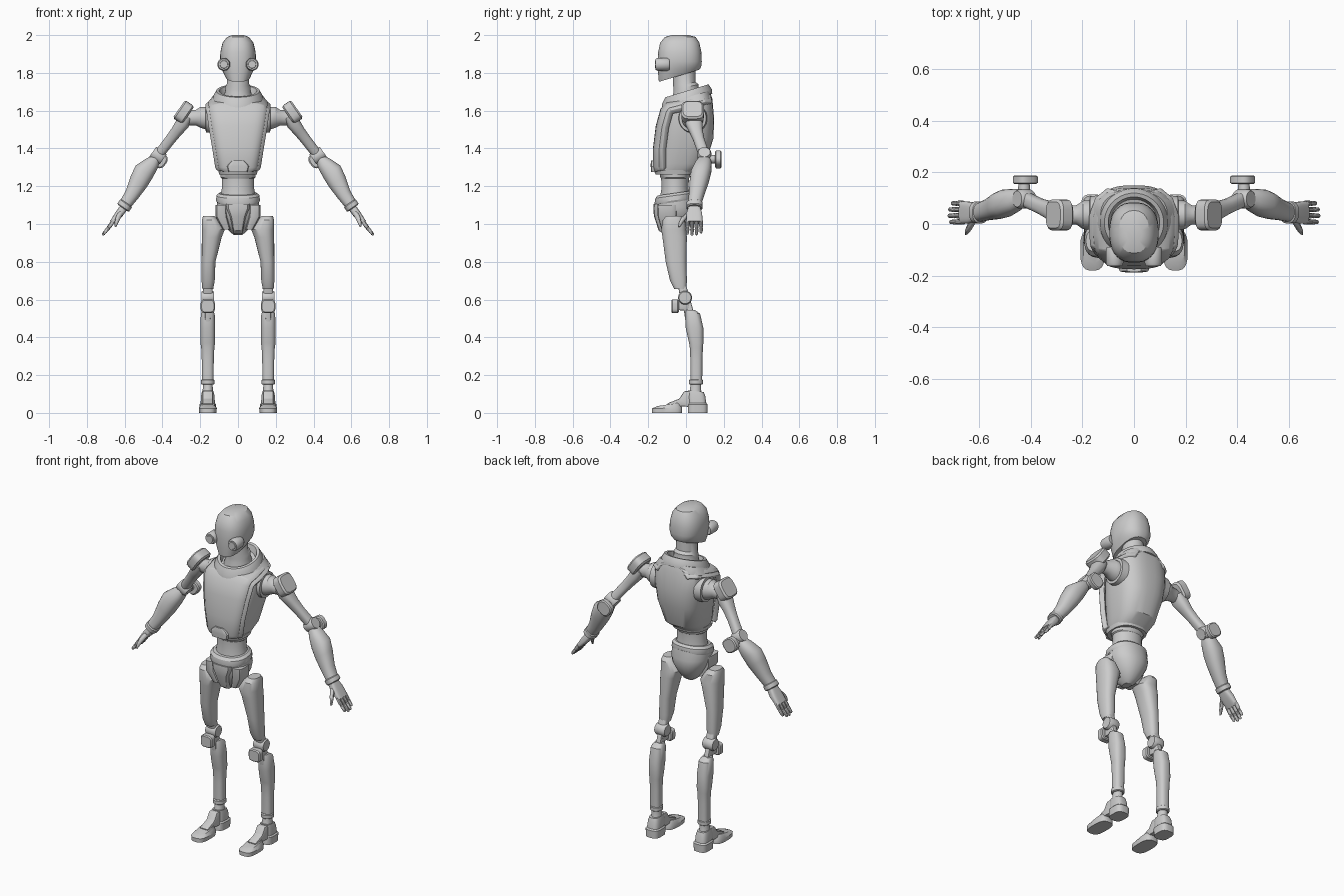
import bpy, bmesh, math
from mathutils import Vector as V

X, Y, Z = V((1, 0, 0)), V((0, 1, 0)), V((0, 0, 1))
A = V((.82, 0, .57))      # across the arm
D = V((.57, 0, -.82))     # along the arm


def finish(name, bm, mirror, bevel=0):
    bmesh.ops.recalc_face_normals(bm, faces=bm.faces)
    if bevel:
        bmesh.ops.bevel(bm, geom=bm.edges[:], offset=bevel, segments=2, profile=.5,
                        affect='EDGES', clamp_overlap=True)
    me = bpy.data.meshes.new(name)
    bm.to_mesh(me)
    bm.free()
    ob = bpy.data.objects.new(name, me)
    bpy.context.collection.objects.link(ob)
    if mirror:
        ob.modifiers.new("mirror", 'MIRROR')
    return ob


def loft(name, rings, a=X, b=Y, n=24, p=2.0, mirror=False):
    """Skin superellipse rings (x, y, z, ra, rb[, tilt]) lying in the plane a, b."""
    bm = bmesh.new()
    loops = []
    for r in rings:
        tilt = r[5] if len(r) > 5 else 0
        loop = []
        for i in range(n):
            t = 2 * math.pi * (i + .5) / n
            c, s = math.cos(t), math.sin(t)
            u = math.copysign(abs(c) ** (2 / p), c) * r[3]
            v = math.copysign(abs(s) ** (2 / p), s) * r[4]
            loop.append(bm.verts.new(V(r[:3]) + a * u + b * v + Z * tilt * v))
        loops.append(loop)
    for l0, l1 in zip(loops, loops[1:]):
        for i in range(n):
            bm.faces.new((l0[i], l0[(i + 1) % n], l1[(i + 1) % n], l1[i]))
    bm.faces.new(loops[0])
    bm.faces.new(loops[-1])
    return finish(name, bm, mirror)


def disc(name, c, axis, half, r1, r2, a, b, n=24, p=2.0, mirror=True):
    """Short cylinder with a chamfered rim."""
    steps = ((-1, .85), (-.7, 1), (.7, 1), (1, .85))
    return loft(name, [(*(V(c) + axis * half * k), r1 * f, r2 * f) for k, f in steps],
                a, b, n, p, mirror)


def prism(name, pts, x0, x1, bevel=.006):
    """Side profile (y, z) extruded across x, mirrored."""
    bm = bmesh.new()
    f = bm.faces.new([bm.verts.new((x0, y, z)) for y, z in pts])
    ext = bmesh.ops.extrude_face_region(bm, geom=[f])
    bmesh.ops.translate(bm, vec=(x1 - x0, 0, 0),
                        verts=[v for v in ext['geom'] if isinstance(v, bmesh.types.BMVert)])
    return finish(name, bm, True, bevel)


def shell(name, grow, back, thick):
    """Curved chest sheet running up the front and back over the shoulders."""
    prof = [(-.168, 1.275, .092), (-.175, 1.3, .1), (-.175, 1.4, .115), (-.16, 1.52, .135),
            (-.135, 1.61, .147), (-.105, 1.645, .15), (-.05, 1.66, .154), (.02, 1.68, .154),
            (.09, 1.695, .13), (.13, 1.695, .085)]
    bm = bmesh.new()
    rows = []
    for i, (y, z, hw) in enumerate(prof):
        q0, q1 = prof[max(i - 1, 0)], prof[min(i + 1, len(prof) - 1)]
        inward = V((0, q1[1] - q0[1], -(q1[0] - q0[0]))).normalized()
        row = []
        for k in range(17):
            t = k / 8 - 1
            off = back + .012 * t * t + .018 * t ** 8
            row.append(bm.verts.new(V(((hw + grow) * t, y, z)) + inward * off))
        rows.append(row)
    for r0, r1 in zip(rows, rows[1:]):
        for k in range(16):
            bm.faces.new((r0[k], r0[k + 1], r1[k + 1], r1[k]))
    ob = finish(name, bm, False)
    m = ob.modifiers.new("thickness", 'SOLIDIFY')
    m.thickness, m.offset = thick, 0
    m = ob.modifiers.new("edge", 'BEVEL')
    m.width, m.segments = .004, 2


# Head, eyes and neck
loft("head", [(0, -.03, 2, .03, .045), (0, -.03, 1.99, .058, .082), (0, -.033, 1.96, .082, .104),
              (0, -.033, 1.91, .094, .115), (0, -.033, 1.86, .096, .117),
              (0, -.034, 1.82, .086, .115, .12), (0, -.036, 1.785, .066, .108, .3)], n=32, p=2.4)
disc("eye", (.075, -.125, 1.845), Y, .037, .034, .034, X, Z)
disc("eye_lens", (.075, -.15, 1.845), Y, .014, .023, .023, X, Z)
loft("neck", [(0, -.01, 1.82, .058, .06), (0, -.008, 1.74, .06, .06, .2), (0, 0, 1.725, .068, .068, .2),
              (0, 0, 1.705, .068, .068, .2), (0, 0, 1.64, .085, .085, .2)])
loft("collar", [(0, .005, 1.65, .135, .135, .3), (0, .005, 1.675, .132, .132, .3),
                (0, .005, 1.705, .115, .115, .3), (0, .005, 1.705, .1, .1, .3),
                (0, .005, 1.66, .088, .088, .3)], n=32)

# Torso
loft("torso_core", [(0, -.06, 1.265, .092, .09), (0, -.05, 1.28, .1, .1), (0, -.025, 1.32, .115, .128),
                    (0, 0, 1.45, .142, .145), (0, .01, 1.55, .156, .14), (0, .02, 1.64, .158, .12, .2),
                    (0, .02, 1.675, .13, .105, .3)], n=32, p=2.7)
shell("chest_frame", .012, .03, .03)
shell("chest_plate", 0, .007, .014)
loft("chest_rim", [(0, -.062, 1.262, .1, .1), (0, -.062, 1.285, .105, .108)], p=2.6)
loft("front_latch", [(0, -.165, 1.275, .05, .02), (0, -.167, 1.305, .058, .02),
                     (0, -.167, 1.318, .05, .02), (0, -.167, 1.337, .028, .018)], n=16, p=5)

# Waist and pelvis
loft("waist", [(0, -.058, 1.28, .094, .085), (0, -.058, 1.245, .092, .078), (0, -.058, 1.24, .086, .074),
               (0, -.058, 1.19, .086, .072), (0, -.058, 1.14, .095, .08)])
loft("belt", [(0, -.065, 1.115, .112, .1, .14), (0, -.065, 1.125, .117, .102, .14),
              (0, -.065, 1.15, .114, .098, .14), (0, -.065, 1.163, .1, .085, .14)], p=2.3)
loft("pelvis", [(0, -.06, .942, .022, .03), (0, -.06, .96, .045, .058), (0, -.057, 1, .075, .083),
                (0, -.055, 1.05, .103, .102), (0, -.057, 1.09, .114, .104),
                (0, -.06, 1.13, .11, .098, .14)], p=2.2)
loft("front_guard", [(0, -.1, 1.105, .066, .072), (0, -.1, 1.08, .062, .074), (0, -.1, 1.04, .044, .07),
                     (0, -.085, .965, .026, .06), (0, -.075, .948, .022, .045)], n=16, p=5)
loft("hip_panel", [(.09, -.1, 1.1, .03, .052), (.088, -.1, 1.04, .032, .05),
                   (.06, -.09, .97, .02, .04)], n=16, p=4, mirror=True)

# Legs
loft("thigh", [(.155, -.065, 1.042, .03, .04), (.147, -.065, 1.02, .045, .06),
               (.131, -.065, .97, .061, .066), (.139, -.06, .93, .053, .065),
               (.156, -.053, .8, .037, .055), (.158, -.04, .7, .035, .045),
               (.16, -.03, .655, .029, .032)], p=2.5, mirror=True)
loft("knee_link", [(.16, -.02, .67, .024, .022), (.16, -.01, .63, .028, .025),
                   (.16, 0, .6, .025, .025)], n=16, p=4, mirror=True)
disc("knee_joint", (.16, -.005, .61), X, .034, .037, .037, Y, Z)
prism("knee_arm", [(-.05, .545), (-.05, .585), (.0, .63), (.025, .6), (.01, .54)], .143, .177)
disc("knee_pad", (.16, -.058, .565), Y, .02, .038, .036, X, Z, p=4)
prism("shin_link", [(-.02, .6), (.02, .61), (.05, .5), (.0, .46), (-.005, .5)], .145, .175)
loft("shin", [(.16, .022, .545, .026, .024), (.16, .035, .525, .037, .04), (.16, .045, .45, .039, .047),
              (.16, .054, .37, .039, .038), (.16, .055, .345, .035, .035), (.16, .055, .28, .032, .032),
              (.16, .055, .17, .031, .031)], p=2.6, mirror=True)
disc("ankle_cuff", (.16, .053, .163), Z, .014, .036, .038, X, Y)
loft("ankle", [(.16, .053, .16, .026, .028), (.16, .05, .12, .027, .03), (.16, .05, .08, .036, .045)],
     mirror=True)

# Feet
loft("heel", [(.16, .062, 0, .043, .053), (.16, .062, .045, .045, .053), (.16, .06, .052, .038, .048),
              (.16, .056, .09, .036, .046), (.16, .052, .115, .03, .042, -.1)], p=3.2, mirror=True)
prism("instep", [(.04, .115), (-.01, .115), (-.035, .075), (-.1, .05), (-.09, .025), (-.02, .035),
                 (.03, .03)], .133, .187)
loft("toe", [(.16, -.1, 0, .046, .08), (.16, -.1, .025, .048, .08, .02),
             (.16, -.092, .045, .036, .06, .15)], p=3, mirror=True)

# Shoulders
loft("shoulder_socket", [(.13, .035, 1.56, .078, .08), (.17, .035, 1.56, .072, .075),
                         (.172, .035, 1.56, .058, .06), (.198, .035, 1.565, .055, .056),
                         (.222, .035, 1.563, .038, .042), (.28, .035, 1.56, .034, .038)],
     Y, Z, mirror=True)
disc("shoulder_pad", (.288, .035, 1.592), A, .03, .06, .058, Y, D, p=3.6)

# Arms
loft("upper_arm", [(.272, .035, 1.57, .034, .045), (.295, .042, 1.53, .037, .046),
                   (.325, .053, 1.49, .031, .036), (.36, .068, 1.445, .028, .03),
                   (.418, .095, 1.37, .027, .03)], A, Y, p=2.5, mirror=True)
disc("elbow_joint", (.424, .097, 1.362), A, .034, .037, .037, Y, D)
loft("elbow_stem", [(.425, .09, 1.345, .026, .026), (.425, .16, 1.343, .022, .022)], X, Z, n=16, mirror=True)
disc("elbow_cap", (.42, .171, 1.342), Y, .017, .045, .042, A, D, p=2.8)
loft("forearm", [(.432, .097, 1.352, .024, .028), (.456, .092, 1.322, .04, .044),
                 (.497, .08, 1.277, .056, .054), (.525, .07, 1.225, .052, .051),
                 (.562, .056, 1.155, .039, .041), (.597, .045, 1.105, .033, .036)], A, Y, p=2.3, mirror=True)
disc("wrist_cuff", (.6, .045, 1.098), D, .017, .038, .043, A, Y, p=2.4)

# Hands
loft("palm", [(.602, .043, 1.09, .022, .03), (.63, .044, 1.052, .021, .042),
              (.667, .044, 1.008, .013, .043)], A, Y, p=3.5, mirror=True)
for i in range(4):
    y, e = .008 + .024 * i, (.006, 0, .002, .012)[i]
    loft("finger_%d" % (i + 1),
         [(.66, y, 1.015, .011, .0105), (.685 - e / 2, y, .982 + e / 2, .011, .0105),
          (.688 - e / 2, y, .978 + e / 2, .008, .008), (.692 - e / 2, y, .972 + e / 2, .0105, .01),
          (.714 - e, y, .945 + e, .008, .008), (.717 - e, y, .94 + e, .004, .004)],
         A, Y, n=10, mirror=True)
loft("thumb", [(.618, .02, 1.062, .014, .017), (.634, -.008, 1.035, .014, .015),
               (.644, -.026, 1.01, .011, .012), (.65, -.037, .985, .005, .006)],
     A, Y, n=12, mirror=True)

# Smooth shading with sharp edges kept
bpy.context.view_layer.objects.active = bpy.data.objects["head"]
for ob in bpy.data.objects:
    ob.select_set(True)
bpy.ops.object.shade_smooth_by_angle(angle=math.radians(32))
